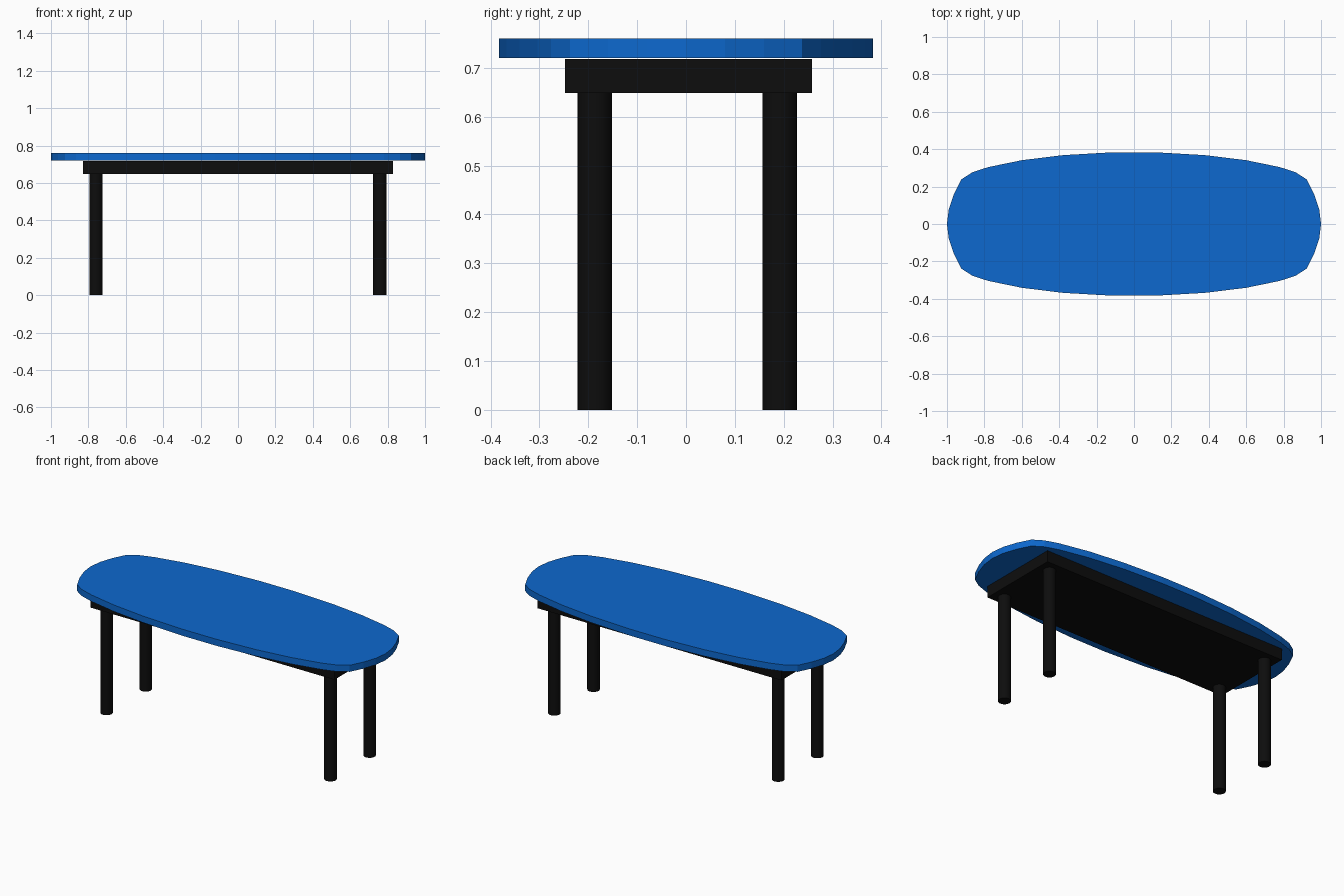
import bpy, bmesh
from math import radians

if "Cube" in bpy.data.objects:
    bpy.data.objects.remove(bpy.data.objects["Cube"])


def material(name, color):
    m = bpy.data.materials.new(name)
    m.diffuse_color = (*color, 1)
    m.use_nodes = True
    m.node_tree.nodes["Principled BSDF"].inputs["Base Color"].default_value = m.diffuse_color
    return m


blue = material("blue_top", (0.004, 0.14, 0.62))
black = material("black_frame", (0.004, 0.004, 0.004))

# Tabletop: one quadrant of the rounded outline, mirrored to all four
quad = [(1, 0), (0.99, 0.08), (0.963, 0.16), (0.924, 0.238), (0.865, 0.276),
        (0.78, 0.304), (0.6, 0.341), (0.38, 0.368), (0.12, 0.383)]
half = quad + [(-x, y) for x, y in reversed(quad)]
outline = half + [(-x, -y) for x, y in half[1:-1]]
outline = half + [(x, -y) for x, y in reversed(half[1:-1])]

bm = bmesh.new()
base = bm.faces.new([bm.verts.new((x, y, 0.72)) for x, y in outline])
ext = bmesh.ops.extrude_face_region(bm, geom=[base])
top_verts = [v for v in ext["geom"] if isinstance(v, bmesh.types.BMVert)]
bmesh.ops.translate(bm, verts=top_verts, vec=(0, 0, 0.04))
bmesh.ops.recalc_face_normals(bm, faces=bm.faces)
mesh = bpy.data.meshes.new("tabletop")
bm.to_mesh(mesh)
bm.free()
mesh.materials.append(blue)
bpy.context.collection.objects.link(bpy.data.objects.new("tabletop", mesh))

# Solid apron slab just beneath the top
bpy.ops.mesh.primitive_cube_add(size=1, location=(0, 0.005, 0.6835))
apron = bpy.context.object
apron.name = "apron"
apron.scale = (1.655, 0.506, 0.069)
bpy.ops.object.transform_apply(location=False, rotation=False, scale=True)
apron.data.materials.append(black)

# Four round legs
for side, x in (("left", -0.76), ("right", 0.758)):
    for end, y in (("front", -0.187), ("back", 0.192)):
        bpy.ops.mesh.primitive_cylinder_add(vertices=24, radius=0.035, depth=0.65,
                                            location=(x, y, 0.325))
        leg = bpy.context.object
        leg.name = f"{end}_{side}_leg"
        leg.data.materials.append(black)
        bpy.ops.object.shade_smooth_by_angle(angle=radians(30))
